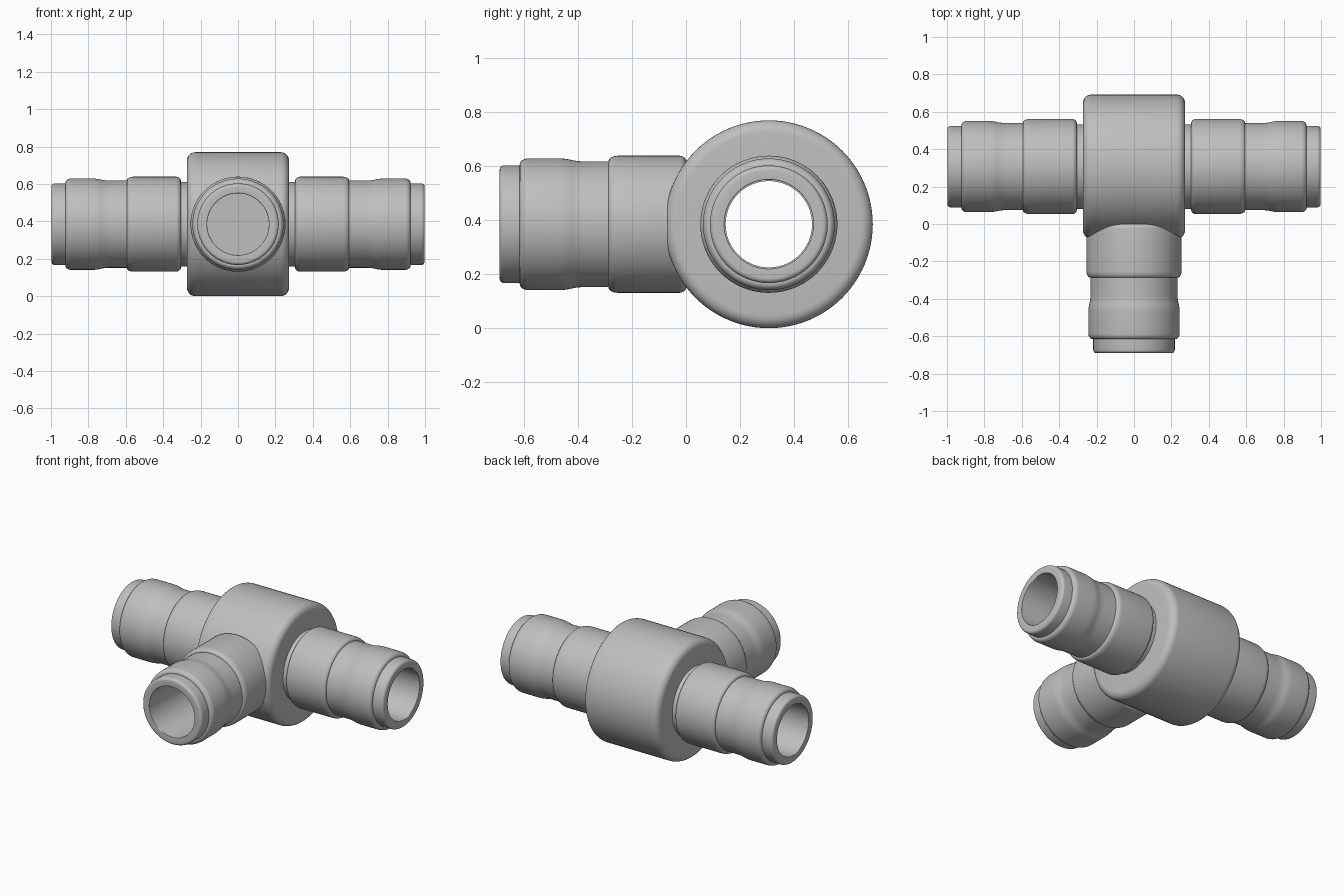
import bpy, bmesh
from math import pi
from mathutils import Vector, Matrix

cube = bpy.data.objects.get("Cube")
if cube:
    bpy.data.objects.remove(cube, do_unlink=True)

CENTRE = Vector((0, 0.307, 0.385))   # where the three axes meet
SIDES = 96
BORE = 0.165

grey = bpy.data.materials.new("plain grey")
grey.use_nodes = True
grey.diffuse_color = (0.52, 0.52, 0.52, 1)
grey.node_tree.nodes["Principled BSDF"].inputs["Base Color"].default_value = grey.diffuse_color


def rounded(corners, steps=6):
    """Turn (distance, radius, fillet) corners of a closed outline into points."""
    points = []
    for i, (d, r, fillet) in enumerate(corners):
        p = Vector((d, 0, r))
        if not fillet:
            points.append(p)
            continue
        before = Vector((corners[i - 1][0], 0, corners[i - 1][1]))
        nxt = corners[(i + 1) % len(corners)]
        after = Vector((nxt[0], 0, nxt[1]))
        a = p + (before - p).normalized() * min(fillet, (before - p).length * 0.9)
        b = p + (after - p).normalized() * min(fillet, (after - p).length * 0.9)
        for k in range(steps + 1):
            t = k / steps
            wa, wp, wb = (1 - t) ** 2, 1.414 * t * (1 - t), t * t
            points.append((a * wa + p * wp + b * wb) / (wa + wp + wb))
    return points


def lathe(name, corners, turn=0.0):
    """Spin a closed outline about its x axis, then turn it about z."""
    bm = bmesh.new()
    verts = [bm.verts.new(p) for p in rounded(corners)]
    edges = [bm.edges.new((v, verts[i - 1])) for i, v in enumerate(verts)]
    bmesh.ops.spin(bm, geom=verts + edges, cent=(0, 0, 0), axis=(1, 0, 0),
                   angle=2 * pi, steps=SIDES)
    bmesh.ops.remove_doubles(bm, verts=bm.verts[:], dist=0.0002)
    # drop the stray edges left along the axis of a solid part
    loose = [e for e in bm.edges if not e.link_faces]
    bmesh.ops.delete(bm, geom=loose, context='EDGES')
    bmesh.ops.recalc_face_normals(bm, faces=bm.faces[:])
    bm.transform(Matrix.Rotation(turn, 4, 'Z'))
    mesh = bpy.data.meshes.new(name)
    bm.to_mesh(mesh)
    bm.free()
    mesh.materials.append(grey)
    obj = bpy.data.objects.new(name, mesh)
    obj.location = CENTRE
    bpy.context.collection.objects.link(obj)
    bpy.ops.object.select_all(action='DESELECT')
    obj.select_set(True)
    bpy.context.view_layer.objects.active = obj
    bpy.ops.object.shade_smooth_by_angle(angle=pi / 6)
    return obj


# Stepped outside shared by all three pipe ends: neck, collar, waist, band, lip
outside = [
    (0.305, 0.226, 0),
    (0.305, 0.254, 0.026),
    (0.594, 0.254, 0.035),
    (0.594, 0.233, 0),
    (0.71, 0.233, 0.02),
    (0.755, 0.244, 0.02),
    (0.923, 0.244, 0.03),
    (0.923, 0.218, 0),
    (0.998, 0.218, 0.018),
    (0.998, BORE, 0.004),
]

# Central drum with a through bore
lathe("hub", [(-0.273, 0.16, 0), (-0.273, 0.385, 0.045),
              (0.273, 0.385, 0.045), (0.273, 0.16, 0)])

# Open pipe ends on both sides
tube = [(0.25, BORE, 0), (0.25, 0.226, 0)] + outside
lathe("left_pipe", tube)
lathe("right_pipe", tube, pi)

# Front branch, closed off at the drum
blind = [(0.22, 0, 0), (0.22, 0.226, 0)] + outside + [(0.4, BORE, 0), (0.4, 0, 0)]
lathe("front_pipe", blind, -pi / 2)
